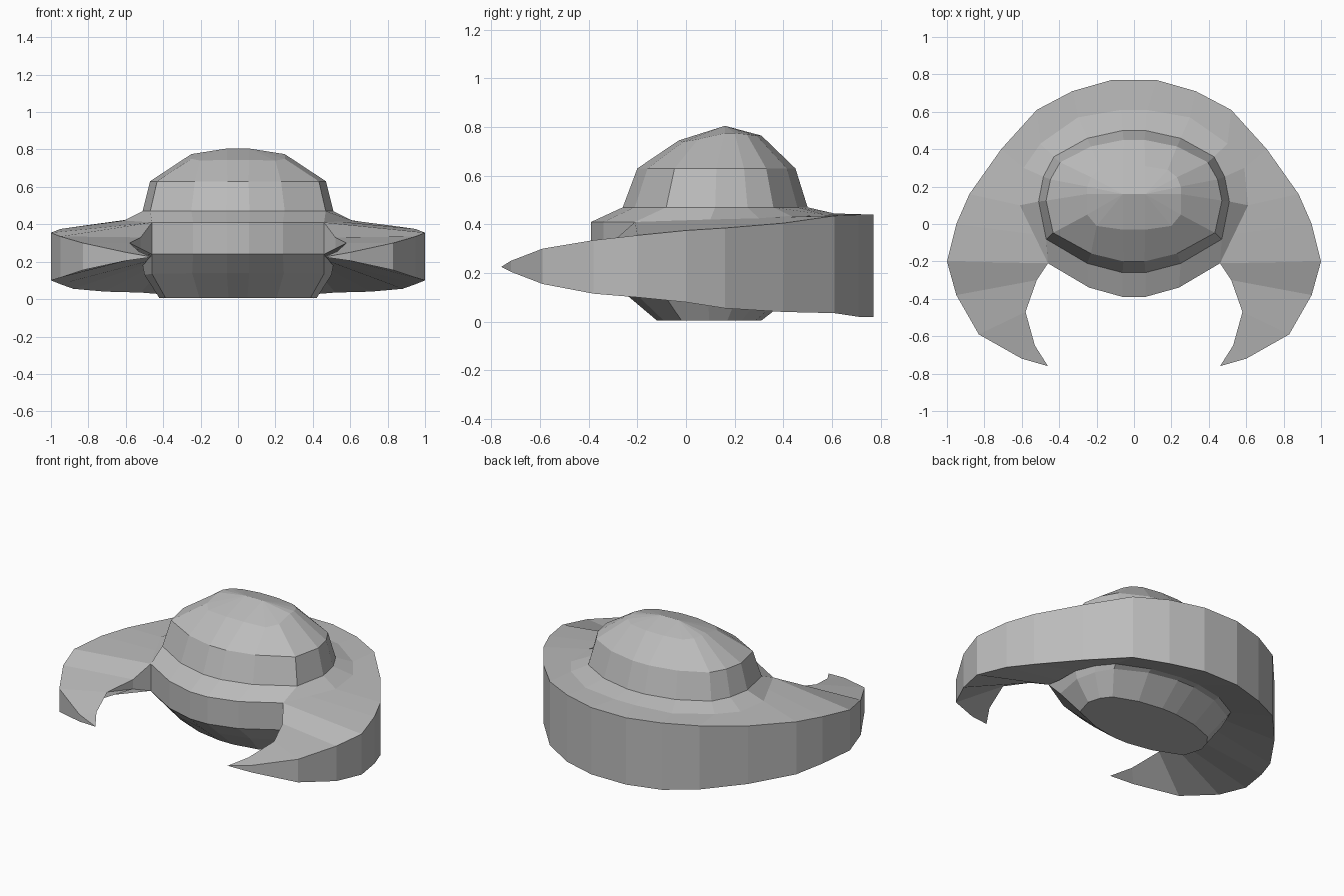
import bpy, bmesh

cube = bpy.data.objects.get("Cube")
if cube:
    bpy.data.objects.remove(cube, do_unlink=True)

grey = bpy.data.materials.new("hull_grey")
grey.use_nodes = True
grey.diffuse_color = (0.5, 0.5, 0.5, 1)
grey.node_tree.nodes["Principled BSDF"].inputs["Base Color"].default_value = (0.5, 0.5, 0.5, 1)


def full(half):
    """Mirror a half chain of points across x = 0."""
    return [(-x, y, z) for x, y, z in reversed(half)] + list(half)


def strip(bm, a, b, closed=False):
    """Quads between two chains of equal length."""
    va = [bm.verts.new(p) for p in a]
    vb = [bm.verts.new(p) for p in b]
    n = len(a)
    for i in range(n if closed else n - 1):
        j = (i + 1) % n
        bm.faces.new((va[i], va[j], vb[j], vb[i]))


def cap(bm, ring):
    bm.faces.new([bm.verts.new(p) for p in ring])


def finish(bm, name):
    bmesh.ops.remove_doubles(bm, verts=bm.verts, dist=0.002)
    bmesh.ops.dissolve_degenerate(bm, edges=bm.edges, dist=0.001)
    bmesh.ops.recalc_face_normals(bm, faces=bm.faces)
    mesh = bpy.data.meshes.new(name)
    bm.to_mesh(mesh)
    bm.free()
    mesh.materials.append(grey)
    obj = bpy.data.objects.new(name, mesh)
    bpy.context.collection.objects.link(obj)


# Half outline of the rounded cabin, front to back
OVAL = [(.12, -1), (.49, -.87), (.92, -.53), (1, 0), (.95, .35), (.84, .63), (.49, .89), (.12, 1)]


def oval(rx, ry, cy, z, tilt=0):
    return [(rx * u, cy + ry * v, z + tilt * v) for u, v in OVAL]


# Dome with a raised ridge
base = oval(.51, .38, .12, .47)
shoulder = oval(.47, .325, .125, .63)
crown = [(.06, -.03, .745), (.2, -.01, .74), (.25, .05, .75), (.25, .16, .775),
         (.25, .2, .775), (.23, .25, .77), (.18, .29, .765), (.06, .31, .765)]
ridge = [(.06, .16, .805)] * len(OVAL)
bm = bmesh.new()
for lo, hi in ((base, shoulder), (shoulder, crown), (crown, ridge)):
    strip(bm, full(lo), full(hi), True)
finish(bm, "dome")

# Skirt around the dome, with the upright front band below it
skirt = [(.06, -.39, .41), (.24, -.34, .41), (.46, -.21, .41), (.61, .1, .42),
         (.59, .3, .425), (.5, .43, .435), (.3, .57, .44), (.07, .61, .445)]
bm = bmesh.new()
strip(bm, full(base), full(skirt), True)
front = skirt[2::-1]
strip(bm, full(front[::-1])[3:] + [], [(x, y, .24) for x, y, z in skirt[:3]])
strip(bm, full(skirt[:3])[:3], [(x, y, .24) for x, y, z in full(skirt[:3])[:3]])
strip(bm, full(skirt[:1]), [(x, y, .24) for x, y, z in full(skirt[:1])])
finish(bm, "skirt")

# Belly tapering to a flat floor
rim = oval(.51, .41, .09, .18, -.06)
rim[:3] = [(x, y, .24) for x, y, z in skirt[:3]]
waist = oval(.5, .37, .09, .13, -.01)
floor = oval(.42, .215, .095, .005)
bm = bmesh.new()
strip(bm, full(rim), full(waist), True)
strip(bm, full(waist), full(floor), True)
cap(bm, full(floor))
finish(bm, "belly")

# Crescent wing: outer wall, top and underside, from the back round to the tip
plan = [(.12, .77), (.33, .71), (.52, .61), (.71, .4), (.88, .16), (.95, 0),
        (1, -.2), (.95, -.38), (.83, -.59), (.6, -.72), (.46, -.76)]
tops = [.44, .44, .435, .405, .385, .375, .355, .335, .3, .25, .225]
bottoms = [.02, .02, .035, .04, .055, .08, .1, .115, .155, .205, .225]
outer_top = [(x, y, z) for (x, y), z in zip(plan, tops)]
outer_low = [(x, y, z) for (x, y), z in zip(plan, bottoms)]
edge = [(.58, -.47, .3), (.53, -.65, .255), (.46, -.76, .225)]
inner_top = skirt[:2:-1] + [(.535, -.055, .415), skirt[2], (.52, -.3, .33)] + edge
inner_low = rim[:2:-1] + [(.49, -.08, .2), rim[2], (.52, -.3, .27)] + edge
bm = bmesh.new()
strip(bm, full(outer_top), full(inner_top))
strip(bm, full(outer_top), full(outer_low))
strip(bm, full(outer_low), full(inner_low))
# Walls of the notch beside the front band
for s in (-1, 1):
    strip(bm, [(s * x, y, z) for x, y, z in inner_top[6:]],
          [(s * x, y, z) for x, y, z in inner_low[6:]])
finish(bm, "crescent_wing")
